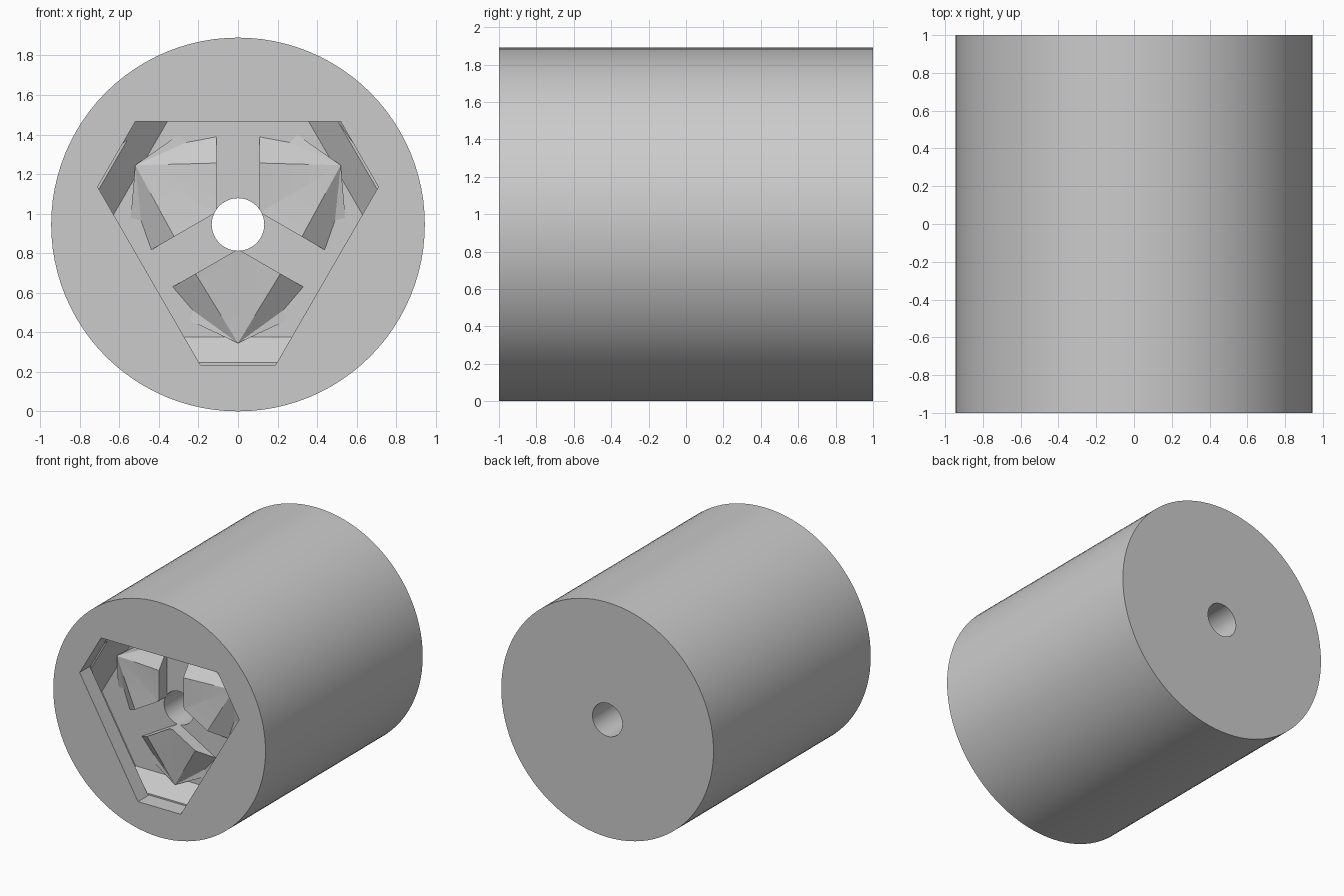
import bpy, bmesh, math
from mathutils import Matrix, Vector

cube = bpy.data.objects.get("Cube")
if cube:
    bpy.data.objects.remove(cube)

RADIUS, BORE = 0.945, 0.133
FRONT = -1.0
FLOOR = 0.25          # depth of the recess

gray = bpy.data.materials.new("plain gray")
gray.use_nodes = True
gray.diffuse_color = (0.6, 0.6, 0.6, 1)
gray.node_tree.nodes["Principled BSDF"].inputs["Base Color"].default_value = (0.6, 0.6, 0.6, 1)


def make_object(name, bm):
    bmesh.ops.recalc_face_normals(bm, faces=bm.faces)
    mesh = bpy.data.meshes.new(name)
    bm.to_mesh(mesh)
    bm.free()
    mesh.materials.append(gray)
    obj = bpy.data.objects.new(name, mesh)
    bpy.context.collection.objects.link(obj)
    return obj


def cylinder(name, radius, length, sides):
    bm = bmesh.new()
    bmesh.ops.create_cone(bm, cap_ends=True, segments=sides, radius1=radius,
                          radius2=radius, depth=length)
    bmesh.ops.transform(bm, verts=bm.verts, matrix=Matrix.Translation((0, 0, RADIUS))
                        @ Matrix.Rotation(math.pi / 2, 4, 'X'))
    return make_object(name, bm)


def hexagon(side, corner):
    """Triangle with its three corners cut off, around the axis."""
    points = []
    half = (side - corner / 2) / math.sin(math.radians(60))
    for angle in (30, 150, 270):
        u = Vector((math.cos(math.radians(angle)), math.sin(math.radians(angle))))
        v = Vector((-u.y, u.x))
        points += [u * corner - v * half, u * corner + v * half]
    return points


def loft(name, sections):
    bm = bmesh.new()
    rings = [[bm.verts.new((p.x, FRONT + depth, RADIUS + p.y)) for p in hexagon(side, corner)]
             for depth, side, corner in sections]
    for a, b in zip(rings, rings[1:]):
        for i in range(6):
            j = (i + 1) % 6
            bm.faces.new((a[i], a[j], b[j], b[i]))
    bm.faces.new(rings[0])
    bm.faces.new(rings[-1])
    return make_object(name, bm)


def activate(obj):
    bpy.ops.object.select_all(action='DESELECT')
    obj.select_set(True)
    bpy.context.view_layer.objects.active = obj


def cut(obj, cutter):
    activate(obj)
    mod = obj.modifiers.new("cut", 'BOOLEAN')
    mod.operation = 'DIFFERENCE'
    mod.solver = 'EXACT'
    mod.object = cutter
    bpy.ops.object.modifier_apply(modifier=mod.name)


def jaw(name, turn):
    """Pointed jaw below the axis, turned into its place."""
    # x, height from axis, depth: one half of the front outline
    tip, mid, corner, low, outer = ((0, -0.125, 0.15), (0.215, -0.249, 0.15),
                                    (0.365, -0.335, 0.28), (0.29, -0.465, 0.26),
                                    (0, -0.6, 0.2))
    outline = [tip, mid, corner, low, outer]
    outline += [(-x, z, d) for x, z, d in (low, corner, mid)]
    bm = bmesh.new()
    front = [bm.verts.new((x, FRONT + d, z)) for x, z, d in outline]
    back = [bm.verts.new((x, FRONT + FLOOR + 0.15, z)) for x, z, d in outline]
    for i in range(8):
        j = (i + 1) % 8
        bm.faces.new((front[i], front[j], back[j], back[i]))
    # front facets fan out from the outer point
    for i in range(5, 11):
        bm.faces.new((front[4], front[i % 8], front[(i + 1) % 8]))
    bm.faces.new(back)
    bmesh.ops.transform(bm, verts=bm.verts, matrix=Matrix.Translation((0, 0, RADIUS))
                        @ Matrix.Rotation(math.radians(turn), 4, 'Y'))
    return make_object(name, bm)


# Cutters
bore = cylinder("bore_cutter", BORE, 3, 48)
mouth = loft("mouth_cutter", [(-0.1, 0.52, 0.71), (0.14, 0.52, 0.71)])
recess = loft("recess_cutter", [(0.13, 0.62, 0.71), (FLOOR, 0.62, 0.57)])

# Body with recess and through bore
body = cylinder("body", RADIUS, 2, 96)
for cutter in (mouth, recess, bore):
    cut(body, cutter)

# Three jaws
jaws = [jaw("jaw_" + side, turn) for side, turn in
        (("bottom", 0), ("right", 120), ("left", 240))]
for part in jaws:
    cut(part, bore)

for part in [body] + jaws:
    activate(part)
    bpy.ops.object.shade_smooth_by_angle(angle=math.radians(28))

for cutter in (bore, mouth, recess):
    bpy.data.objects.remove(cutter)
